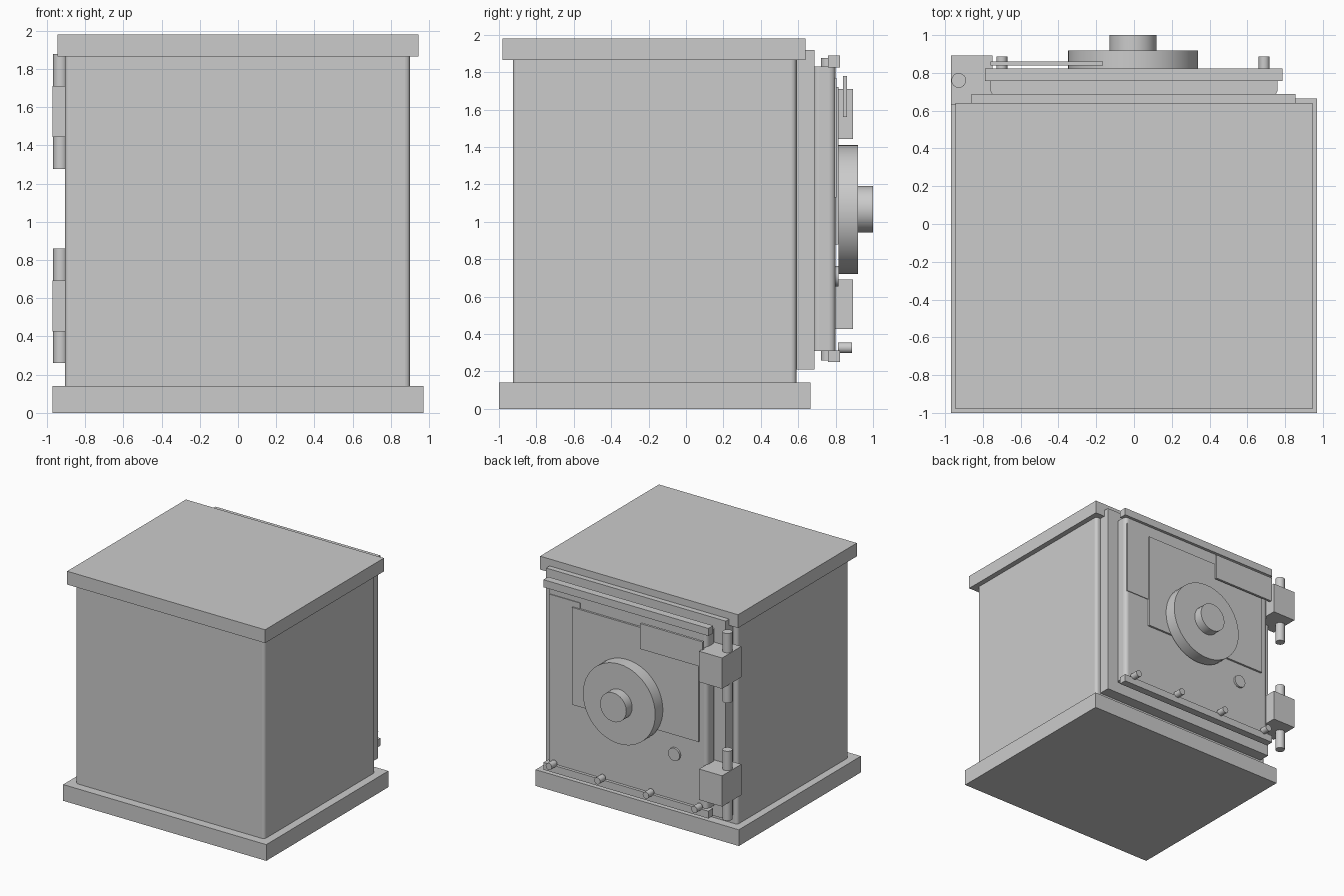
import bpy
import math

cube = bpy.data.objects.get("Cube")
if cube:
    bpy.data.objects.remove(cube, do_unlink=True)

# One plain steel grey for the whole safe
steel = bpy.data.materials.new("steel_grey")
steel.use_nodes = True
grey = (0.6, 0.6, 0.6, 1)
steel.diffuse_color = grey
steel.node_tree.nodes["Principled BSDF"].inputs["Base Color"].default_value = grey


def finish(name):
    ob = bpy.context.object
    ob.name = name
    bpy.ops.object.transform_apply(location=False, rotation=True, scale=True)
    ob.data.materials.append(steel)
    return ob


def box(name, x, y, z, round_uprights=0):
    """Box from (min, max) ranges, with optionally rounded vertical edges."""
    ranges = (x, y, z)
    bpy.ops.mesh.primitive_cube_add(size=1, location=[(a + b) / 2 for a, b in ranges])
    bpy.context.object.scale = [b - a for a, b in ranges]
    ob = finish(name)
    if round_uprights:
        weights = ob.data.attributes.new("bevel_weight_edge", "FLOAT", "EDGE")
        for e in ob.data.edges:
            a, b = (ob.data.vertices[i].co for i in e.vertices)
            weights.data[e.index].value = float(abs(a.z - b.z) > 0.1)
        mod = ob.modifiers.new("rounding", "BEVEL")
        mod.limit_method = "WEIGHT"
        mod.width = round_uprights
        mod.segments = 4
        bpy.ops.object.shade_smooth_by_angle(angle=math.radians(35))
    return ob


def rod(name, centre, radius, length, along_y=True, sides=32):
    bpy.ops.mesh.primitive_cylinder_add(vertices=sides, radius=radius, depth=length, location=centre)
    if along_y:
        bpy.context.object.rotation_euler.x = math.pi / 2
    ob = finish(name)
    bpy.ops.object.shade_smooth_by_angle(angle=math.radians(50))
    return ob


# Cabinet
box("base_plinth", (-0.97, 0.97), (-1, 0.665), (0, 0.14))
box("cabinet_body", (-0.905, 0.9), (-0.925, 0.59), (0.14, 1.87), 0.025)
box("top_lid", (-0.945, 0.945), (-0.98, 0.64), (1.865, 1.98))

# Door, its frame and edge strips
box("door_frame", (-0.86, 0.855), (0.585, 0.687), (0.21, 1.92))
box("door_slab", (-0.76, 0.76), (0.68, 0.798), (0.31, 1.83), 0.03)
for name, z in (("top_strip", (1.825, 1.89)), ("bottom_strip", (0.25, 0.313))):
    box(name, (-0.79, 0.785), (0.758, 0.823), z)

# Plates on the door
box("lock_plate", (-0.69, 0.52), (0.79, 0.815), (0.88, 1.72))
box("side_plate", (0.45, 0.745), (0.79, 0.804), (1.13, 1.77))
box("upper_plate", (-0.76, -0.165), (0.84, 0.86), (1.56, 1.78))

# Handwheel and keyhole cover
rod("handwheel", (-0.005, 0.867, 1.065), 0.345, 0.105, sides=48)
rod("handwheel_hub", (-0.005, 0.95, 1.067), 0.125, 0.1)
rod("keyhole_cover", (-0.455, 0.803, 0.71), 0.055, 0.025, sides=16)

# Pegs on the bottom strip
for i in range(4):
    rod(f"peg_{i + 1}", (-0.7 + i * 0.463, 0.85, 0.327), 0.029, 0.075, sides=16)

# Hinges
for name, z in (("lower", 0.56), ("upper", 1.577)):
    box(f"{name}_hinge_block", (-0.97, -0.75), (0.63, 0.893), (z - 0.133, z + 0.133))
    rod(f"{name}_hinge_pin", (-0.928, 0.76, z), 0.039, 0.6, along_y=False, sides=16)
